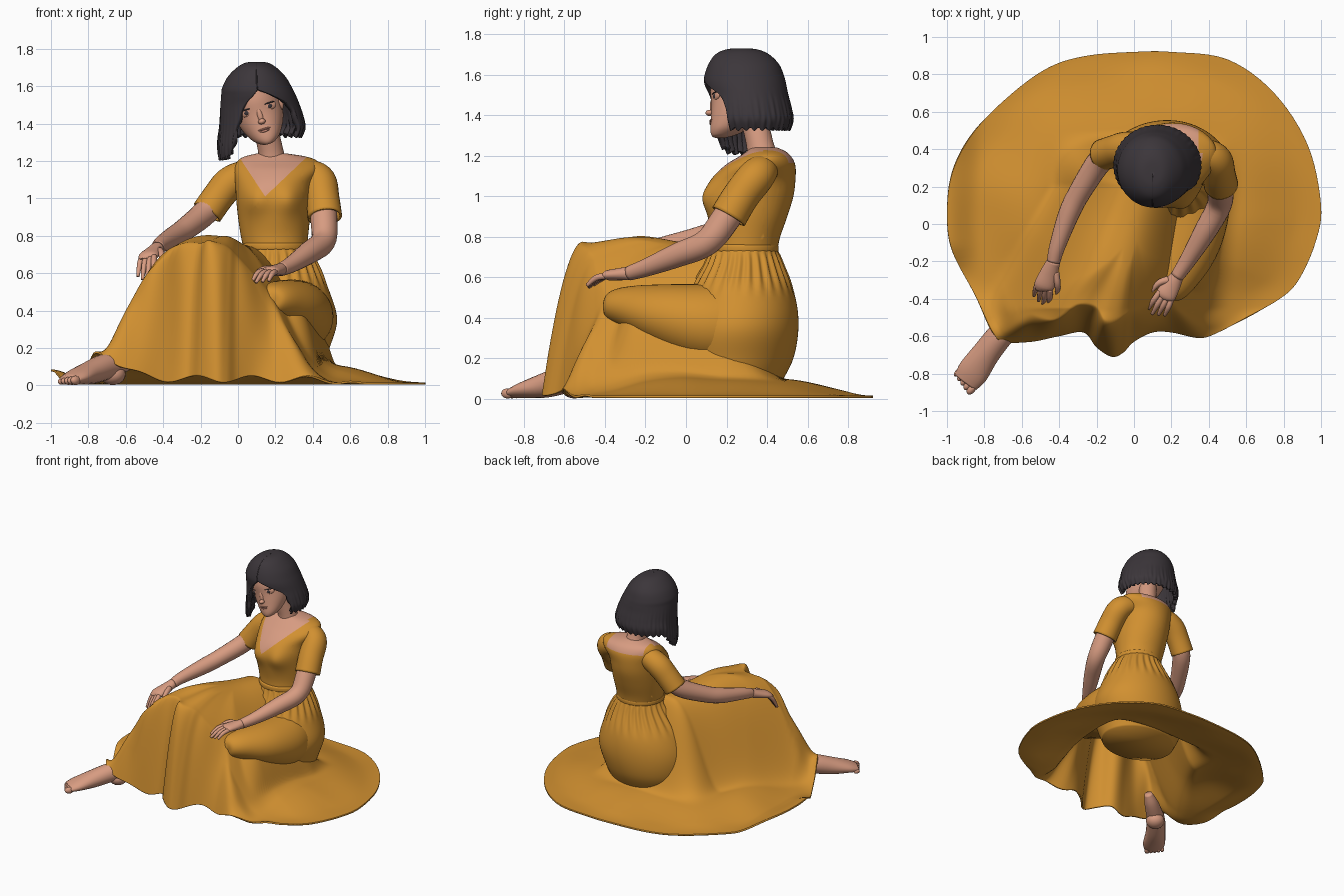
import bpy, bmesh, math
from mathutils import Vector, Matrix

cube = bpy.data.objects.get("Cube")
if cube:
    bpy.data.objects.remove(cube, do_unlink=True)


def material(name, rgb):
    m = bpy.data.materials.new(name)
    m.use_nodes = True
    m.diffuse_color = (*rgb, 1)
    m.node_tree.nodes["Principled BSDF"].inputs["Base Color"].default_value = (*rgb, 1)
    return m


DRESS = material("mustard cloth", (0.64, 0.28, 0.03))
SKIN = material("skin", (0.68, 0.33, 0.22))
HAIR = material("charcoal hair", (0.045, 0.037, 0.043))
LIPS = material("lips", (0.58, 0.25, 0.18))


def finish(name, bm, mats, thickness=0.0):
    for f in bm.faces:
        f.smooth = True
    me = bpy.data.meshes.new(name)
    bm.to_mesh(me)
    bm.free()
    ob = bpy.data.objects.new(name, me)
    bpy.context.collection.objects.link(ob)
    for m in mats:
        me.materials.append(m)
    if thickness:
        mod = ob.modifiers.new("thickness", 'SOLIDIFY')
        mod.thickness = thickness
    return ob


def spline(pts, steps, closed=False):
    """Catmull-Rom through tuples of any length."""
    n, out = len(pts), []
    get = lambda i: pts[i % n] if closed else pts[max(0, min(n - 1, i))]
    for i in range(n if closed else n - 1):
        quad = [get(i + k) for k in (-1, 0, 1, 2)]
        for s in range(steps):
            t = s / steps
            out.append([0.5 * (2*b + (c-a)*t + (2*a - 5*b + 4*c - d)*t*t + (3*b - a - 3*c + d)*t**3)
                        for a, b, c, d in zip(*quad)])
    return out if closed else out + [list(pts[-1])]


def loft(rings, closed=True, caps=True):
    bm = bmesh.new()
    rows = [[bm.verts.new(p) for p in r] for r in rings]
    n = len(rows[0])
    for a, b in zip(rows, rows[1:]):
        for i in range(n if closed else n - 1):
            j = (i + 1) % n
            bm.faces.new((a[i], a[j], b[j], b[i]))
    if caps:
        bm.faces.new(rows[0])
        bm.faces.new(rows[-1])
    bmesh.ops.recalc_face_normals(bm, faces=bm.faces)
    return bm


def oval_rings(table, n=48, steps=5, warp=None):
    """Table rows: z, x min, x max, y min, y max."""
    rings = []
    for z, x0, x1, y0, y1 in spline(table, steps):
        ring = []
        for i in range(n):
            a = math.tau * i / n
            k = warp(a, z) if warp else 1
            ring.append(Vector(((x0+x1)/2 + (x1-x0)/2*k*math.sin(a), (y0+y1)/2 - (y1-y0)/2*k*math.cos(a), z)))
        rings.append(ring)
    return rings


def tube(name, pts, mat, n=20, ref=(0, 0, 1), steps=5, caps=True, thickness=0):
    """Path rows: x, y, z, half width, half height."""
    path = spline([p if len(p) == 5 else (*p, p[3]) for p in pts], steps)
    pos, rings = [Vector(p[:3]) for p in path], []
    for i, p in enumerate(path):
        t = (pos[min(i+1, len(pos)-1)] - pos[max(i-1, 0)]).normalized()
        u = t.cross(Vector(ref)).normalized()
        v = u.cross(t)
        rings.append([pos[i] + u*p[3]*math.cos(math.tau*k/n) + v*p[4]*math.sin(math.tau*k/n) for k in range(n)])
    return finish(name, loft(rings, caps=caps), [mat], thickness)


def blob(name, loc, size, mat, frame=Matrix(), turn=0):
    bm = bmesh.new()
    m = frame @ Matrix.Translation(loc) @ Matrix.Rotation(turn, 4, 'Z') @ Matrix.Diagonal((*size, 1))
    bmesh.ops.create_uvsphere(bm, u_segments=20, v_segments=12, radius=1, matrix=m)
    return finish(name, bm, [mat])


def smooth(t):
    t = max(0, min(1, t))
    return t * t * (3 - 2 * t)


# Skirt: one draped sheet over the raised right knee and the lowered left thigh
hem = spline([(0, .92), (.2, .92), (.5, .88), (.75, .7), (.93, .42), (1, .1), (.97, -.1), (.88, -.3), (.78, -.4),
              (.6, -.5), (.45, -.58), (.35, -.61), (.2, -.58), (.1, -.58), (0, -.63), (-.06, -.69), (-.12, -.71),
              (-.2, -.66), (-.27, -.58), (-.4, -.6), (-.55, -.63), (-.7, -.63), (-.76, -.57), (-.85, -.38),
              (-.97, -.15), (-1, .05), (-.97, .28), (-.85, .5), (-.65, .7), (-.45, .84), (-.25, .9)], 6, True)


def drape(x, y, d):
    back = max(0, min(1, (y + .45) / .65))
    dx = x - (-.22 + .22 * back)
    width = (.75 - .17 * back) if dx > 0 else (.62 - .16 * back)
    u = min(1, abs(dx) / width)
    knee = (.75 - .09 * back) * .5 * (1 + math.cos(math.pi * u ** 1.25)) * (1 - smooth((y - .2) / .3))
    side = max(0, 1 - abs((x - .19 - .05 * back) / (.22 + .06 * back)) ** 3)
    thigh = .42 * side * smooth((y + .5) / .25) * (1 - smooth((y - .15) / .3))
    tent = .5 * (knee + thigh + math.hypot(knee - thigh, .04)) - .02
    wall = max(0, 1 - d * (1 + .18 * math.sin(26 * x)) / .18)
    train = .016 + .085 * smooth(d / .5) + .07 * smooth((-x - .8) / .2) * smooth((y + .3) / .2)
    folds = .008 * math.sin(9 * x + 5 * y) * math.sin(7 * y - 2 * x) * smooth(d / .15)
    lift = .15 * math.exp(-((x + .77) / .18) ** 2 - ((y + .6) / .15) ** 2)
    scallop = .018 * (1 + math.sin(21 * x)) * smooth((-y - .45) / .1)
    return train + folds + lift + scallop + max(0, tent) * (1 - wall ** 1.8)


rings = []
for k in range(101):
    s = 1 - .98 * (k / 100) ** 1.4
    rings.append([(x*s, y*s, drape(x*s, y*s, (1-s) * math.hypot(x, y))) for x, y in hem])
bm = loft(rings, caps=False)
bm.verts.ensure_lookup_table()
bm.faces.new(bm.verts[-len(hem):])
bmesh.ops.recalc_face_normals(bm, faces=bm.faces)
if sum(f.normal.z for f in bm.faces) < 0:
    bmesh.ops.reverse_faces(bm, faces=bm.faces)
finish("skirt", bm, [DRESS], .012)

# Cloth bulging over the left thigh
tube("left_thigh_cloth", [(.27, .24, .36, .22, .21), (.29, .08, .37, .22, .2), (.27, -.1, .41, .19, .16),
                          (.21, -.27, .45, .14, .11), (.16, -.37, .46, .09, .07), (.15, -.4, .46, .03, .02)], DRESS, 40)

# Hips with gathers below the waist
gather = lambda a, z: 1 + .035 * math.cos(26 * a) * smooth((z - .5) / .12) * smooth((.75 - z) / .06)
finish("hips", loft(oval_rings([(.74, .03, .37, .12, .45), (.66, -.01, .42, .09, .48), (.5, -.12, .49, 0, .54),
                                (.35, -.18, .53, -.05, .555), (.2, -.18, .49, -.05, .53),
                                (.08, -.13, .45, 0, .47)], 156, 6, gather)), [DRESS])
finish("waistband", loft(oval_rings([(.725, .03, .37, .12, .45), (.73, .022, .376, .114, .456),
                                     (.755, .022, .376, .114, .456), (.762, .03, .37, .12, .45)], 64, 3)), [DRESS])

# Bodice, with the neckline cut into the shape
rings = oval_rings([(.73, .03, .37, .125, .45), (.8, .015, .375, .125, .465), (.9, 0, .385, .11, .5),
                    (1, -.01, .39, .1, .53), (1.08, -.015, .4, .125, .54), (1.15, -.02, .44, .19, .54),
                    (1.195, -.005, .43, .26, .52), (1.222, .03, .37, .3, .49), (1.24, .1, .26, .32, .45)], 72, 5)
for ring in rings:
    for p in ring:
        if p.y < .25:
            p.y -= .035 * sum(math.exp(-((p.x - c) / .07) ** 2 - ((p.z - .99) / .08) ** 2) for c in (.09, .28))
bm = loft(rings)
tip, left, right = Vector((.145, 0, 1.01)), Vector((.19, 0, .125)), Vector((-.19, 0, .2))
for co, no in ((tip, left), (tip, right), ((0, .38, 0), (0, 1, 0)), ((.04, 0, 0), (1, 0, 0)),
               ((.345, 0, 0), (1, 0, 0)), ((0, 0, 1.165), (0, 0, 1))):
    bmesh.ops.bisect_plane(bm, geom=bm.verts[:] + bm.edges[:] + bm.faces[:], plane_co=co, plane_no=no)
for f in bm.faces:
    c = f.calc_center_median()
    front = c.y < .38 and (c - tip).dot(left) > 0 and (c - tip).dot(right) > 0
    nape = c.y > .38 and .04 < c.x < .345 and c.z > 1.165
    f.material_index = int(front or nape)
finish("bodice", bm, [DRESS, SKIN])

# Sleeves and arms
tube("left_sleeve", [(.31, .39, 1.125, .06), (.38, .375, 1.125, .08), (.435, .34, 1.09, .09), (.452, .27, 1, .09),
                     (.465, .21, .9, .092)], DRESS, 28, caps=False, thickness=.012)
tube("right_sleeve", [(.1, .41, 1.12, .06), (.03, .41, 1.12, .08), (-.045, .405, 1.08, .088), (-.105, .39, 1.01, .085),
                      (-.165, .37, .925, .085)], DRESS, 28, caps=False, thickness=.012)
tube("left_arm", [(.45, .28, 1.02, .07), (.46, .19, .88, .072), (.455, .1, .77, .066), (.38, -.04, .71, .06),
                  (.29, -.19, .65, .045), (.23, -.28, .62, .036)], SKIN)
tube("right_arm", [(-.1, .39, 1.02, .07), (-.18, .34, .92, .068), (-.29, .17, .83, .06), (-.35, .05, .79, .056),
                   (-.41, -.12, .755, .043), (-.43, -.2, .735, .036)], SKIN)


def hand(side, wrist, knuckle, tip, across):
    w, k, t, a = (Vector(v) for v in (wrist, knuckle, tip, across))
    a.normalize()
    tube(side + "_palm", [(*w, .036, .034), (*w.lerp(k, .5), .048, .03), (*k, .054, .026),
                          (*k.lerp(t, .12), .04, .018)], SKIN)
    for i in range(4):
        o = a * (i - 1.5) * .027
        end = t.lerp(k, .12 * abs(i - 2)) + o * 1.15
        bend = (k + o).lerp(end, .5) + Vector((0, 0, .014))
        tube(f"{side}_finger_{i + 1}", [(*(k + o * .9), .016), (*bend, .015), (*end, .009)], SKIN, 10)
    base = w.lerp(k, .35) + a * .03
    tube(side + "_thumb", [(*base, .022), (*(base + a * .035 + (k - w) * .35), .017),
                           (*(base + a * .05 + (t - w) * .45), .009)], SKIN, 10)


hand("left", (.23, -.28, .62), (.17, -.38, .61), (.11, -.49, .55), (-.8, .5, .1))
hand("right", (-.43, -.2, .735), (-.48, -.33, .69), (-.5, -.43, .55), (.85, -.5, 0))

# Bare foot
tube("right_foot", [(-.5, -.43, .18, .03), (-.56, -.47, .15, .05), (-.64, -.53, .12, .062), (-.71, -.59, .1, .07),
                    (-.79, -.69, .068, .074, .062), (-.86, -.79, .045, .083, .042), (-.9, -.845, .03, .07, .027)], SKIN)
blob("right_heel", (-.67, -.55, .06), (.07, .07, .058), SKIN)
for i in range(5):
    p = Vector((-.868, -.88, .027)).lerp(Vector((-.945, -.795, .021)), i / 4)
    blob(f"right_toe_{i + 1}", p, (.022 - .002 * i, .036 - .003 * i, .025 - .002 * i), SKIN, turn=-.6)

# Neck and tilted head
tube("neck", [(.185, .39, 1.14, .09), (.178, .37, 1.23, .07), (.165, .355, 1.3, .066), (.14, .33, 1.4, .066)],
     SKIN, 28, ref=(0, 1, 0))
tilt = Matrix.Translation((.105, .27, 1.485)) @ Matrix.Rotation(math.radians(-17), 4, 'Y')
rings = oval_rings([(-.203, -.012, .012, -.125, -.09), (-.195, -.038, .038, -.142, -.05), (-.165, -.075, .075, -.15, .02),
                    (-.1, -.112, .112, -.147, .1), (-.03, -.13, .13, -.145, .14), (.05, -.132, .132, -.15, .16),
                    (.13, -.115, .115, -.13, .16), (.18, -.075, .075, -.08, .12), (.2, -.01, .01, 0, .03)], 48, 5)
finish("head", loft([[tilt @ p for p in r] for r in rings]), [SKIN])
blob("nose_bridge", (0, -.138, -.045), (.016, .014, .045), SKIN, tilt)
blob("nose_tip", (0, -.153, -.077), (.02, .021, .015), SKIN, tilt)
blob("upper_lip", (0, -.144, -.12), (.034, .01, .006), LIPS, tilt)
blob("lower_lip", (0, -.144, -.13), (.026, .011, .007), LIPS, tilt)
for name, s in (("left", 1), ("right", -1)):
    blob(name + "_eyelid", (s * .068, -.119, -.008), (.036, .011, .023), SKIN, tilt, s * .45)
    blob(name + "_eye", (s * .065, -.127, -.01), (.016, .007, .013), HAIR, tilt, s * .42)
    blob(name + "_lash", (s * .068, -.127, .007), (.032, .007, .004), HAIR, tilt, s * .45)
    blob(name + "_ear", (s * .122, -.045, -.005), (.016, .03, .043), SKIN, tilt, s * .3)

# Bobbed hair, open at the face; rows add the opening angle on each side
rings = []
for z, x0, x1, y0, y1, ar, al in spline([(1.73, .09, .11, .26, .28, 0, 0), (1.725, .04, .16, .2, .35, 0, 0),
        (1.7, -.005, .205, .145, .41, 0, 0), (1.65, -.055, .255, .11, .46, 0, 0), (1.59, -.085, .29, .09, .485, 0, 0),
        (1.55, -.09, .31, .09, .495, .4, .16), (1.5, -.095, .33, .1, .505, .85, .42), (1.44, -.1, .35, .1, .52, 1, .6),
        (1.38, -.11, .36, .1, .53, 1.05, .72), (1.33, -.105, .34, .12, .515, 1.05, .8)], 6):
    ring, low = [], smooth((1.56 - z) / .22)
    for i in range(145):
        a = max(0, ar) - .02 + (math.tau - max(0, ar) - max(0, al) + .04) * i / 144
        k = 1 + .01 * math.cos(46 * a) * low
        x = (x0+x1)/2 + (x1-x0)/2 * k * math.sin(a)
        y = (y0+y1)/2 - (y1-y0)/2 * k * math.cos(a)
        drop = .12 * smooth((.06 - x) / .14) * smooth((.42 - y) / .14) + .008 * math.sin(31 * a)
        ring.append((x, y, z - low * drop))
    rings.append(ring)
bm = loft(rings, closed=False, caps=False)
bm.verts.ensure_lookup_table()
bm.faces.new(bm.verts[:145])
bmesh.ops.recalc_face_normals(bm, faces=bm.faces)
if sum(f.normal.dot(f.calc_center_median() - Vector((.12, .3, 1.5))) for f in bm.faces) < 0:
    bmesh.ops.reverse_faces(bm, faces=bm.faces)
finish("hair", bm, [HAIR], .03)
